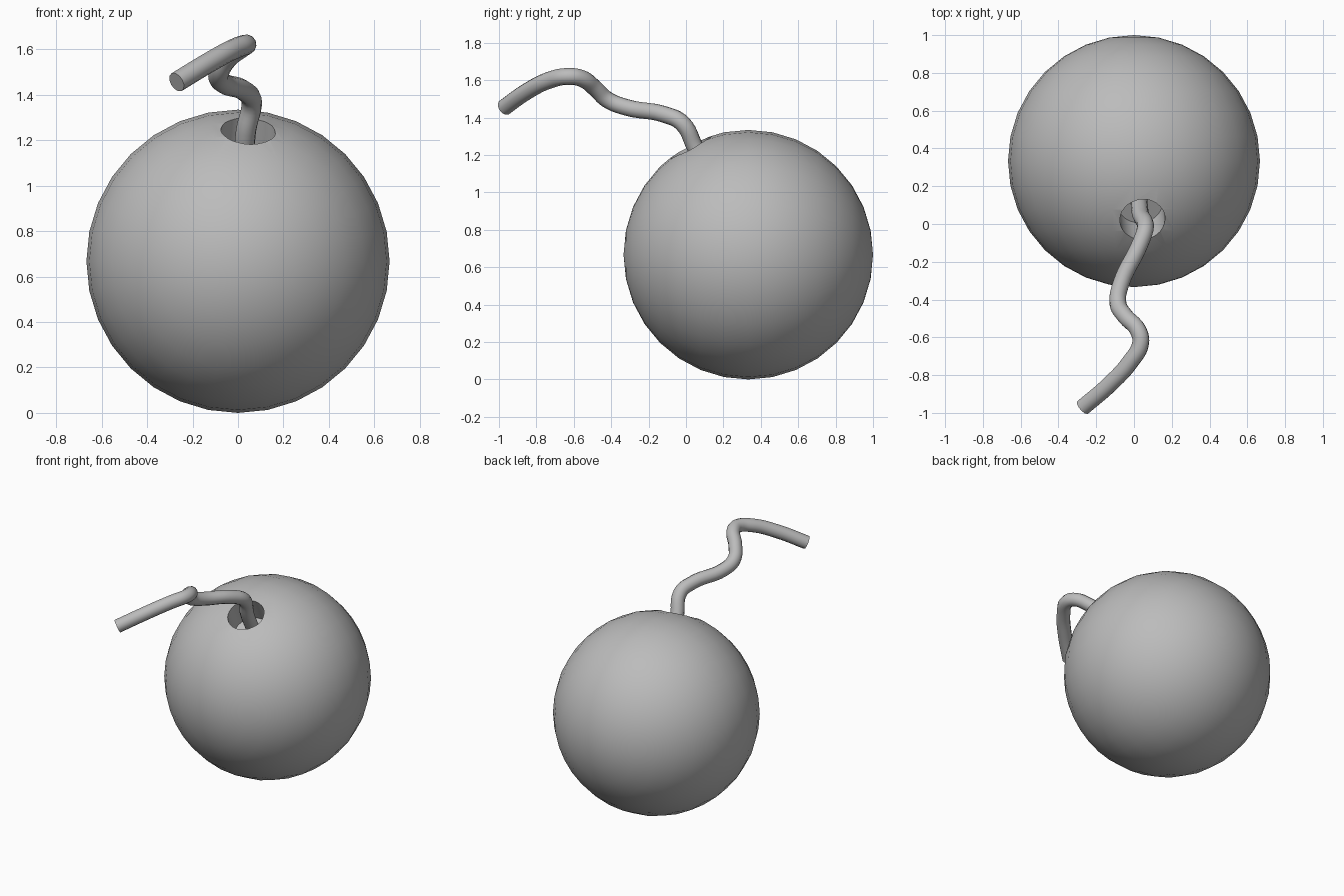
import bpy
from mathutils import Vector
from math import radians

cube = bpy.data.objects.get("Cube")
if cube:
    bpy.data.objects.remove(cube, do_unlink=True)

mat = bpy.data.materials.new("mid grey")
mat.use_nodes = True
grey = (0.5, 0.5, 0.5, 1)
mat.diffuse_color = grey
mat.node_tree.nodes["Principled BSDF"].inputs["Base Color"].default_value = grey


def select(obj):
    bpy.ops.object.select_all(action='DESELECT')
    obj.select_set(True)
    bpy.context.view_layer.objects.active = obj


RADIUS = 0.667
CENTRE = Vector((0, 0.333, RADIUS))

# Round body, poles facing front and back
bpy.ops.mesh.primitive_uv_sphere_add(segments=32, ring_count=16, radius=RADIUS,
                                     location=CENTRE, rotation=(radians(90), 0, 0))
body = bpy.context.object
body.name = "bomb_body"
body.data.materials.append(mat)

# Fuse socket cut into the body along the surface normal
axis = Vector((0.045, -0.31, 0.575)).normalized()
depth, reach = 0.2, 0.3
bpy.ops.mesh.primitive_cylinder_add(
    vertices=32, radius=0.12, depth=depth + reach,
    location=CENTRE + axis * (RADIUS + (reach - depth) / 2),
    rotation=axis.to_track_quat('Z', 'Y').to_euler())
cutter = bpy.context.object
cutter.name = "socket_cutter"
cutter.data.materials.append(mat)
cut = body.modifiers.new("socket", 'BOOLEAN')
cut.operation = 'DIFFERENCE'
cut.solver = 'EXACT'
cut.object = cutter
select(body)
bpy.ops.object.modifier_apply(modifier=cut.name)
bpy.data.objects.remove(cutter, do_unlink=True)
bpy.ops.object.shade_smooth_by_angle(angle=radians(30))

# Wavy fuse swept along a smooth path
path = [(0.025, 0.14, 1.08), (0.035, 0.05, 1.24), (0.06, -0.02, 1.37),
        (0.03, -0.11, 1.415), (-0.07, -0.32, 1.455), (-0.085, -0.42, 1.495),
        (-0.045, -0.49, 1.56), (0.02, -0.56, 1.61), (0.035, -0.63, 1.62),
        (-0.02, -0.73, 1.6), (-0.13, -0.85, 1.54), (-0.27, -0.97, 1.455)]
curve = bpy.data.curves.new("fuse", 'CURVE')
curve.dimensions = '3D'
curve.bevel_depth = 0.045
curve.bevel_resolution = 4
curve.resolution_u = 6
curve.use_fill_caps = True
spline = curve.splines.new('BEZIER')
spline.bezier_points.add(len(path) - 1)
for point, co in zip(spline.bezier_points, path):
    point.co = co
    point.handle_left_type = point.handle_right_type = 'AUTO'
fuse = bpy.data.objects.new("fuse", curve)
bpy.context.collection.objects.link(fuse)
curve.materials.append(mat)
select(fuse)
bpy.ops.object.convert(target='MESH')
bpy.ops.object.shade_smooth_by_angle(angle=radians(40))
